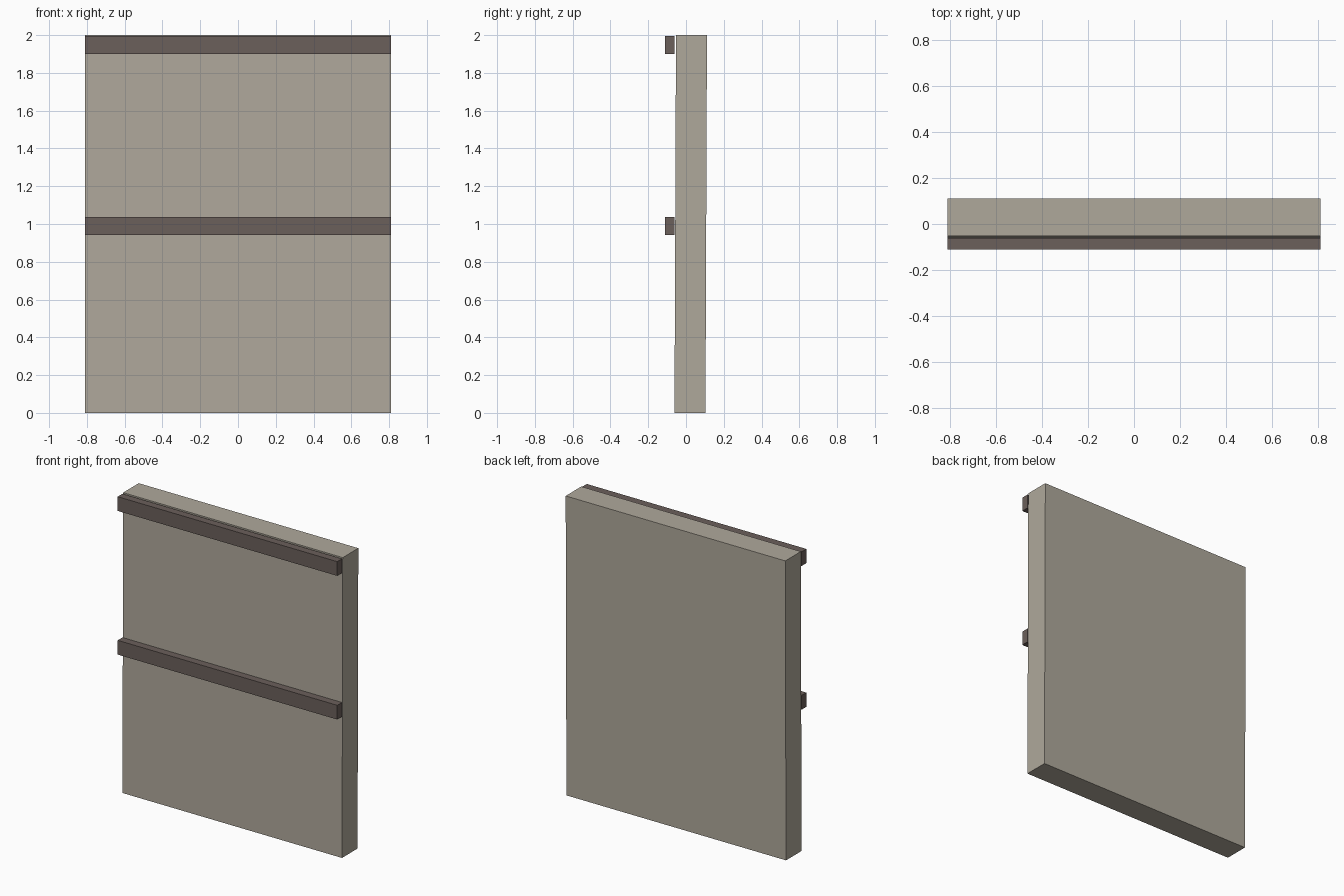
import bpy, bmesh

if "Cube" in bpy.data.objects:
    bpy.data.objects.remove(bpy.data.objects["Cube"])


def material(name, color):
    m = bpy.data.materials.new(name)
    m.diffuse_color = (*color, 1.0)
    m.use_nodes = True
    m.node_tree.nodes["Principled BSDF"].inputs["Base Color"].default_value = m.diffuse_color
    return m


def box(name, lo, hi, mat, lean=0.0):
    """Box between two corners; lean shifts the top along y."""
    bm = bmesh.new()
    bmesh.ops.create_cube(bm, size=1.0)
    for v in bm.verts:
        top = v.co.z > 0
        v.co = [lo[i] + (v.co[i] + 0.5) * (hi[i] - lo[i]) for i in range(3)]
        if top:
            v.co.y += lean
    mesh = bpy.data.meshes.new(name)
    bm.to_mesh(mesh)
    bm.free()
    mesh.materials.append(mat)
    obj = bpy.data.objects.new(name, mesh)
    bpy.context.collection.objects.link(obj)
    return obj


stone = material("warm_grey_panel", (0.43, 0.395, 0.33))
wood = material("dark_brown_rail", (0.147, 0.115, 0.104))

# Thick wall panel, leaning back very slightly
box("wall_panel", (-0.81, -0.061, 0.0), (0.81, 0.103, 2.0), stone, lean=0.008)

# Two horizontal rails on the front
for name, z0, z1 in (("middle_rail", 0.942, 1.037), ("top_rail", 1.90, 1.995)):
    box(name, (-0.81, -0.111, z0), (0.81, -0.061, z1), wood)
